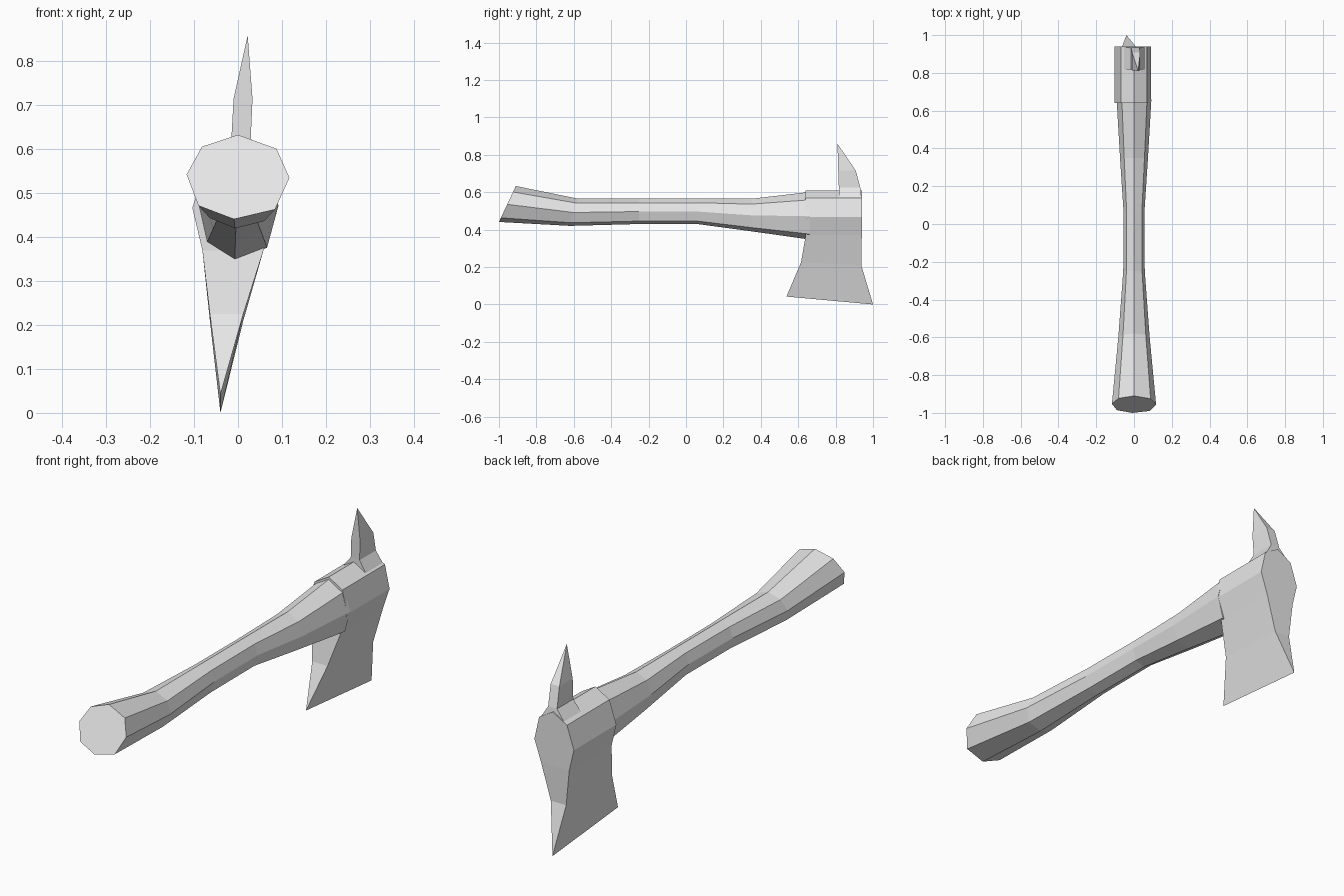
import bpy

cube = bpy.data.objects.get("Cube")
if cube:
    bpy.data.objects.remove(cube, do_unlink=True)

grey = bpy.data.materials.new("plain grey")
grey.use_nodes = True
grey.diffuse_color = (0.8, 0.8, 0.8, 1)
grey.node_tree.nodes["Principled BSDF"].inputs["Base Color"].default_value = (0.8, 0.8, 0.8, 1)


def loft(name, rings):
    """Skin equal-length rings of points, capping both ends."""
    n = len(rings[0])
    verts = [p for ring in rings for p in ring]
    faces = [tuple(range(n)), tuple(range(len(verts) - n, len(verts)))]
    for r in range(len(rings) - 1):
        for i in range(n):
            j = (i + 1) % n
            faces.append((r * n + i, r * n + j, (r + 1) * n + j, (r + 1) * n + i))
    mesh = bpy.data.meshes.new(name)
    mesh.from_pydata(verts, [], faces)
    obj = bpy.data.objects.new(name, mesh)
    bpy.context.collection.objects.link(obj)
    mesh.materials.append(grey)
    # Merge collapsed corners and make normals consistent
    bpy.context.view_layer.objects.active = obj
    obj.select_set(True)
    bpy.ops.object.mode_set(mode='EDIT')
    bpy.ops.mesh.select_all(action='SELECT')
    bpy.ops.mesh.remove_doubles(threshold=0.0005)
    bpy.ops.mesh.normals_make_consistent(inside=False)
    bpy.ops.object.mode_set(mode='OBJECT')
    obj.select_set(False)
    return obj


def box_ring(z, x0, x1, front, back, slope=0):
    """Four corners at a height; slope drops the back edge."""
    return [(x0, front, z), (x1, front, z), (x1, back, z - slope), (x0, back, z - slope)]


# Handle: slightly uneven octagon swept along y, with a slanted butt
octagon = [(0, 1), (.75, .67), (1, -.02), (.72, -.77),
           (-.08, -1), (-.77, -.68), (-1, .06), (-.7, .72)]
stations = [  # y, centre z, half width, half height, slant
    (-.955, .537, .117, .096, .045), (-.6, .493, .083, .073, .02),
    (-.25, .498, .057, .068, 0), (.06, .498, .055, .068, 0),
    (.35, .478, .074, .087, 0), (.66, .474, .092, .127, 0)]
loft("handle", [[(u * rx, y + v * slant, zc + v * rz) for u, v in octagon]
                for y, zc, rx, rz, slant in stations])

# Head: eye and blade, tapering down to the cutting edge
loft("axe_head", [
    box_ring(.61, 0, 0, .64, .94),
    box_ring(.57, -.07, .068, .64, .94),
    box_ring(.467, -.104, .091, .64, .94),
    box_ring(.37, -.081, .058, .64, .94),
    box_ring(.225, -.064, .012, .615, .937, .015),
    box_ring(.042, -.04, -.04, .537, 1, .042)])

# Spike: flares from the shoulders, then narrows to a forward point
loft("spike", [
    box_ring(.565, -.065, .065, .817, .939),
    box_ring(.625, -.015, .029, .817, .932),
    box_ring(.715, -.01, .033, .814, .908),
    box_ring(.859, .022, .022, .81, .81)])
